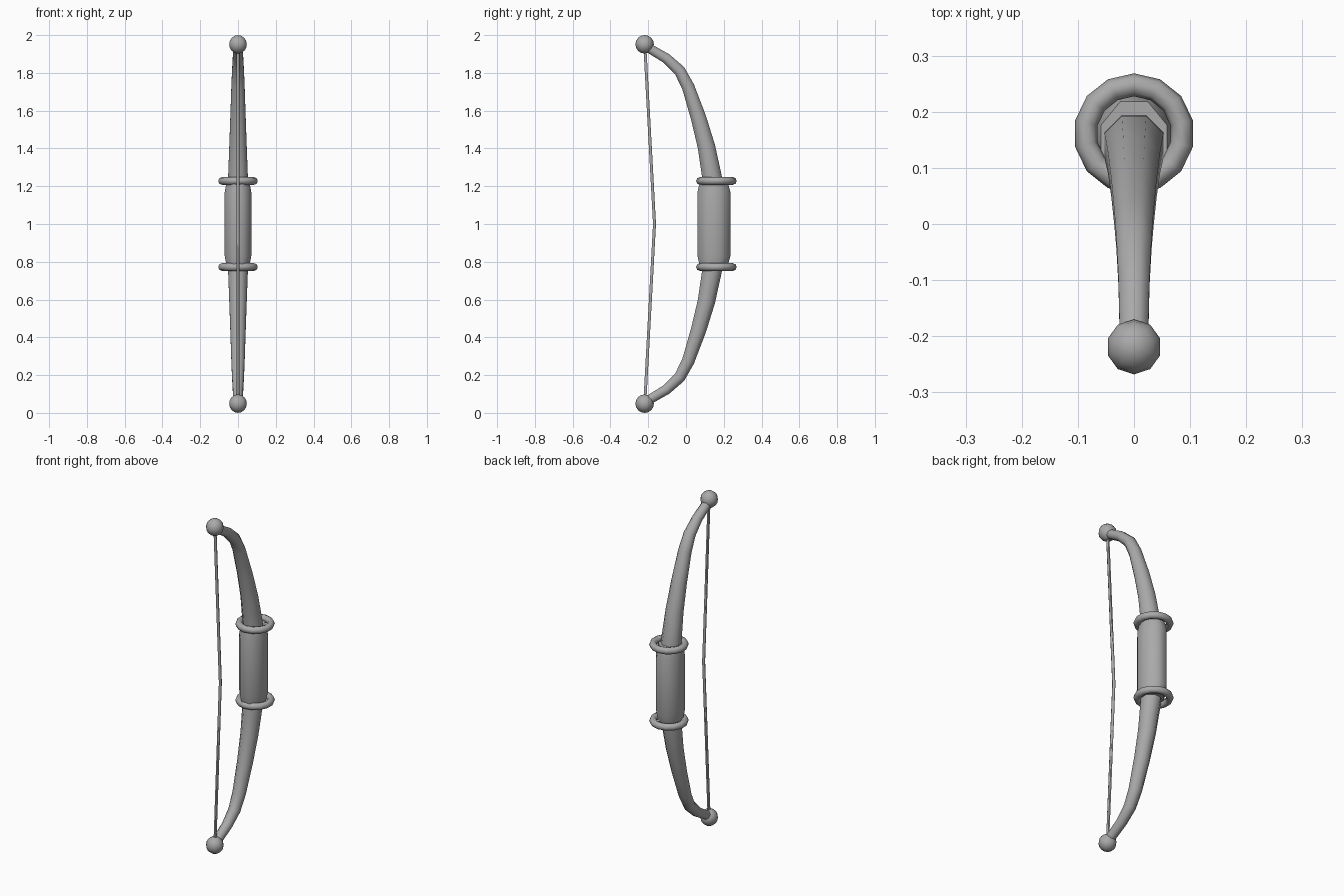
import bpy, bmesh, math
from mathutils import Vector

cube = bpy.data.objects.get("Cube")
if cube:
    bpy.data.objects.remove(cube, do_unlink=True)

MID = 1.0  # height of the mirror plane between both limbs

grey = bpy.data.materials.new("grey")
grey.use_nodes = True
colour = (0.4, 0.4, 0.4, 1)
grey.diffuse_color = colour
grey.node_tree.nodes["Principled BSDF"].inputs["Base Color"].default_value = colour


def finish(obj, name, angle=60):
    obj.name = name
    obj.data.materials.clear()
    obj.data.materials.append(grey)
    bpy.ops.object.select_all(action='DESELECT')
    obj.select_set(True)
    bpy.context.view_layer.objects.active = obj
    bpy.ops.object.shade_smooth_by_angle(angle=math.radians(angle))


def loft(name, stations, sides, straight=False):
    """Tube through stations (y, z, half width in x, half depth), flat side to the back."""
    bm = bmesh.new()
    rings = []
    last = len(stations) - 1
    for i, (y, z, rx, ry) in enumerate(stations):
        a, b = stations[max(i - 1, 0)], stations[min(i + 1, last)]
        along = Vector((0, b[0] - a[0], b[1] - a[1])).normalized()
        if straight:
            along = Vector((0, 0, 1))
        out = Vector((0, along.z, -along.y))
        ring = []
        for k in range(sides):
            t = math.tau * (k + 0.5) / sides
            ring.append(bm.verts.new(Vector((math.sin(t) * rx, y, z)) + out * math.cos(t) * ry))
        rings.append(ring)
    for low, high in zip(rings, rings[1:]):
        for k in range(sides):
            n = (k + 1) % sides
            bm.faces.new((low[k], low[n], high[n], high[k]))
    bm.faces.new(rings[0])
    bm.faces.new(rings[-1])
    bmesh.ops.recalc_face_normals(bm, faces=bm.faces)
    mesh = bpy.data.meshes.new(name)
    bm.to_mesh(mesh)
    bm.free()
    obj = bpy.data.objects.new(name, mesh)
    bpy.context.collection.objects.link(obj)
    finish(obj, name)


def mirrored(upper):
    """Repeat stations above the middle below it; upper runs from the middle up."""
    lower = [(y, 2 * MID - z, rx, ry) for y, z, rx, ry in reversed(upper)]
    return lower + [s for s in upper if s[1] > MID]


# Curved stave, tapering towards both tips
loft("stave", mirrored([
    (0.150, 1.10, 0.058, 0.058),
    (0.140, 1.235, 0.057, 0.057),
    (0.108, 1.41, 0.050, 0.050),
    (0.066, 1.563, 0.044, 0.044),
    (0.011, 1.727, 0.038, 0.036),
    (-0.034, 1.812, 0.034, 0.033),
    (-0.103, 1.876, 0.030, 0.029),
    (-0.22, 1.945, 0.027, 0.026),
]), 8)

# Thick grip with chamfered ends
loft("grip", mirrored([
    (0.148, 1.17, 0.076, 0.094),
    (0.146, 1.23, 0.064, 0.078),
]), 8, straight=True)

# Drawn string, bent slightly at the middle
loft("string", mirrored([
    (-0.167, MID + 0.005, 0.009, 0.009),
    (-0.218, 1.945, 0.009, 0.009),
]), 6)

# Rings at the grip ends and balls on the tips
for side, up in (("upper", 1), ("lower", -1)):
    bpy.ops.mesh.primitive_torus_add(
        major_segments=14, minor_segments=8, major_radius=0.087, minor_radius=0.0205,
        location=(0, 0.161, MID + up * 0.228), rotation=(0, 0, math.pi / 2))
    finish(bpy.context.object, side + "_ring")
    bpy.ops.mesh.primitive_uv_sphere_add(
        segments=10, ring_count=8, radius=0.049,
        location=(0, -0.219, MID + up * 0.951))
    finish(bpy.context.object, side + "_tip_ball")
